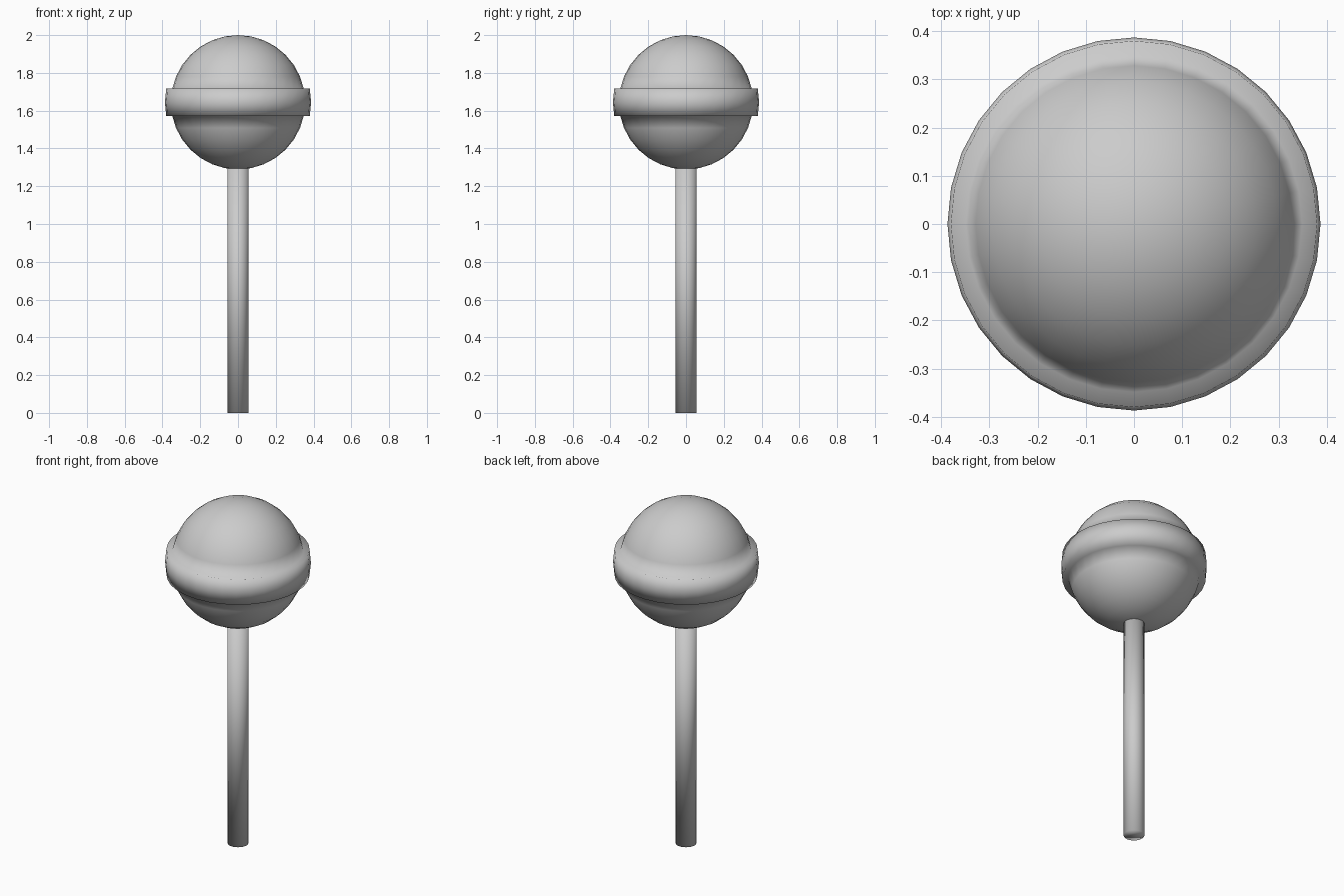
import bpy, math

if "Cube" in bpy.data.objects:
    bpy.data.objects.remove(bpy.data.objects["Cube"])

SEGS, RINGS = 32, 16
R, CZ = 0.3555, 1.6445


def make_object(name, verts, faces):
    mesh = bpy.data.meshes.new(name)
    mesh.from_pydata(verts, [], faces)
    mesh.update()
    for p in mesh.polygons:
        p.use_smooth = True
    obj = bpy.data.objects.new(name, mesh)
    bpy.context.collection.objects.link(obj)
    return obj


def lathe(name, profile):
    """Revolve (radius, z) points, bottom to top; radius 0 makes a pole."""
    verts, rows, faces = [], [], []
    for r, z in profile:
        start, n = len(verts), (1 if r == 0 else SEGS)
        for i in range(n):
            a = 2 * math.pi * i / SEGS
            verts.append((r * math.cos(a), r * math.sin(a), z))
        rows.append([start + i % n for i in range(SEGS)])
    for lo, hi in zip(rows, rows[1:]):
        for i in range(SEGS):
            j = (i + 1) % SEGS
            faces.append(list(dict.fromkeys((lo[i], lo[j], hi[j], hi[i]))))
    # close open ends
    if profile[0][0] > 0:
        faces.append(rows[0][::-1])
    if profile[-1][0] > 0:
        faces.append(rows[-1])
    return make_object(name, verts, faces)


# candy ball with the two equator rows raised into a band
profile = []
for k in range(RINGS + 1):
    a = math.pi * (k / RINGS - 0.5)
    r = 0 if k in (0, RINGS) else R * math.cos(a)
    z = CZ + R * math.sin(a)
    if k == RINGS // 2 - 1:
        profile += [(r, z), (0.38, CZ - 0.074)]
    elif k == RINGS // 2:
        profile.append((0.387, CZ))
    elif k == RINGS // 2 + 1:
        profile += [(0.38, CZ + 0.074), (r, z)]
    else:
        profile.append((r, z))
lathe("candy_ball", profile)

# stick, pushed slightly into the ball
lathe("stick", [(0.0555, 0), (0.0555, 1.30)])
